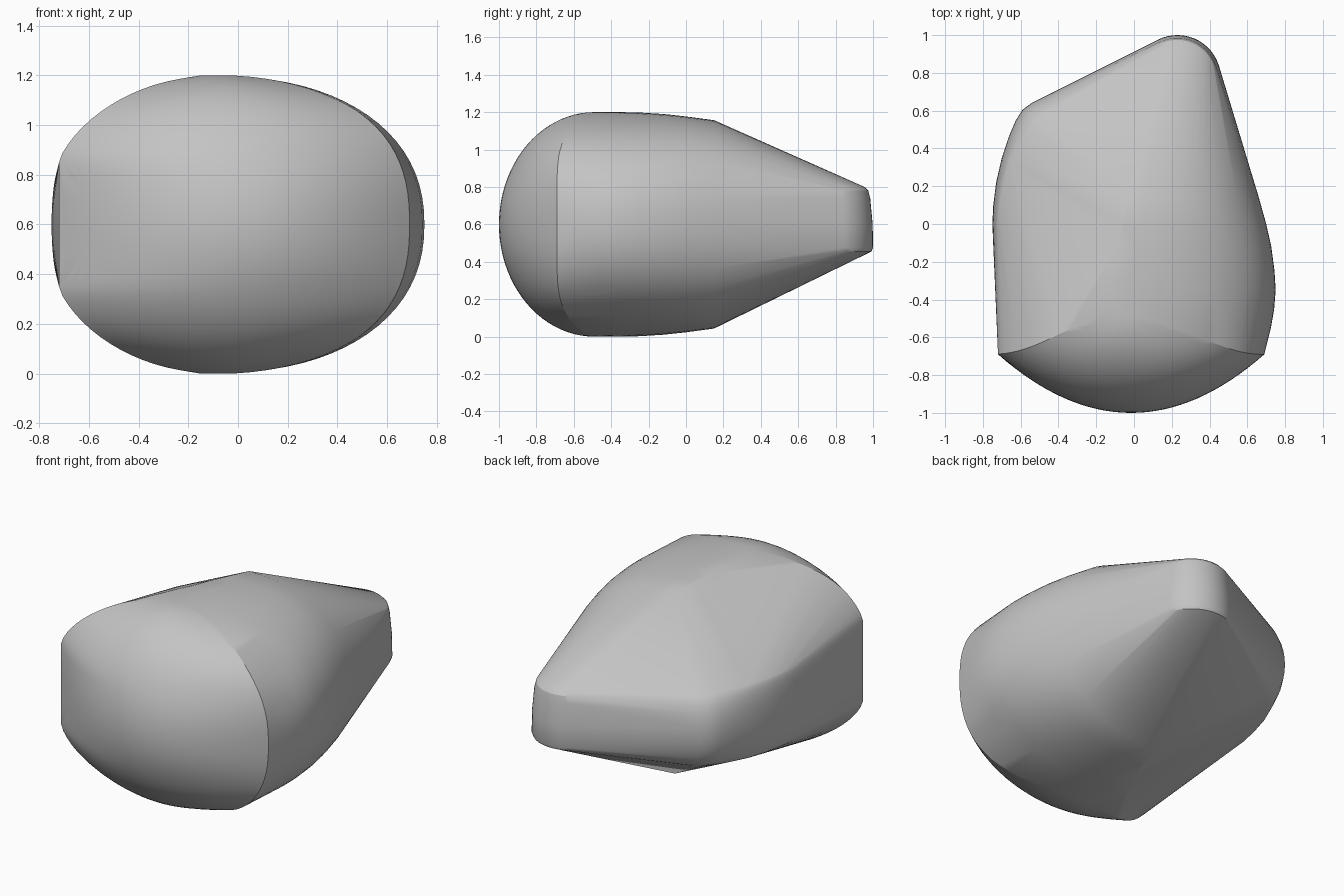
import bpy, bmesh, math

if "Cube" in bpy.data.objects:
    bpy.data.objects.remove(bpy.data.objects["Cube"], do_unlink=True)

MID = 0.6          # mid height; the body is mirrored above and below it
points = []


def steps(n, low=-1.0, high=1.0):
    return [low + (high - low) * i / n for i in range(n + 1)]


# Front dome: horizontal arcs stacked from bottom to top
for angle in steps(44, -math.pi / 2, math.pi / 2):
    t, c = math.sin(angle), math.cos(angle)
    seam_y = -0.69 + 0.2 * abs(t) ** 6
    front_y = -0.49 - 0.51 * c
    swell = math.sqrt(max(0, 1 - abs(t) ** 2.5))
    right = 0.69 * swell
    left = -min(0.72, 0.77 * swell)
    shift = -0.06 * t ** 8
    for u in steps(32):
        x = shift + (left + right) / 2 + u * (right - left) / 2
        points.append((x, seam_y + (front_y - seam_y) * (1 - u * u), MID + 0.6 * t))

# Rounded side: full half ellipses from the crest line out (y, crest x, outer x, half height)
side = [(-0.55, -0.12, 0.725, 0.593), (-0.45, -0.15, 0.742, 0.6), (-0.35, -0.14, 0.75, 0.6),
        (-0.25, -0.12, 0.744, 0.598), (-0.12, -0.09, 0.727, 0.59), (0, -0.06, 0.7, 0.577),
        (0.15, -0.03, 0.658, 0.557)]
for y, crest, outer, height in side:
    for angle in steps(40, -math.pi / 2, math.pi / 2):
        s, c = math.sin(angle), max(0, math.cos(angle))
        z = MID + math.copysign(height * abs(s) ** 0.9, s)
        points.append((crest + (outer - crest) * c ** 0.85, y, z))

# Flatter side: low bowed columns leading round to the back corner (x, y, bow)
for x, y, bow in [(-0.75, 0, 0.035), (-0.745, 0.1, 0.04), (-0.73, 0.22, 0.05), (-0.7, 0.35, 0.06),
                  (-0.66, 0.47, 0.08), (-0.625, 0.55, 0.09), (-0.59, 0.605, 0.1), (-0.54, 0.642, 0.1)]:
    for angle in steps(16, -math.pi / 2, math.pi / 2):
        inset = bow * (1 - math.cos(angle))
        points.append((x + inset, y - inset * max(0, y), MID + 0.23 * math.sin(angle)))

# Narrow rounded tip: stacked rings
for z, radius in [(0.455, 0.222), (0.475, 0.23), (0.6, 0.228), (0.74, 0.215), (0.78, 0.205), (0.8, 0.185)]:
    for angle in steps(28, -0.3, math.pi):
        points.append((0.23 + radius * math.cos(angle), 0.77 + radius * math.sin(angle), z))

# Skin everything with one convex surface
bm = bmesh.new()
for p in points:
    bm.verts.new(p)
bmesh.ops.remove_doubles(bm, verts=bm.verts, dist=0.002)
hull = bmesh.ops.convex_hull(bm, input=bm.verts)
loose = {g for g in hull["geom_interior"] + hull["geom_unused"] if isinstance(g, bmesh.types.BMVert)}
bmesh.ops.delete(bm, geom=list(loose), context='VERTS')
bmesh.ops.recalc_face_normals(bm, faces=bm.faces)
mesh = bpy.data.meshes.new("convex_body")
bm.to_mesh(mesh)
bm.free()
body = bpy.data.objects.new("convex_body", mesh)
bpy.context.collection.objects.link(body)

# Plain grey material
grey = bpy.data.materials.new("plain_grey")
grey.use_nodes = True
colour = (0.55, 0.55, 0.55, 1)
grey.diffuse_color = colour
grey.node_tree.nodes["Principled BSDF"].inputs["Base Color"].default_value = colour
mesh.materials.append(grey)

# Smooth shading with crisp seams
bpy.ops.object.select_all(action='DESELECT')
body.select_set(True)
bpy.context.view_layer.objects.active = body
bpy.ops.object.shade_smooth_by_angle(angle=math.radians(25))
